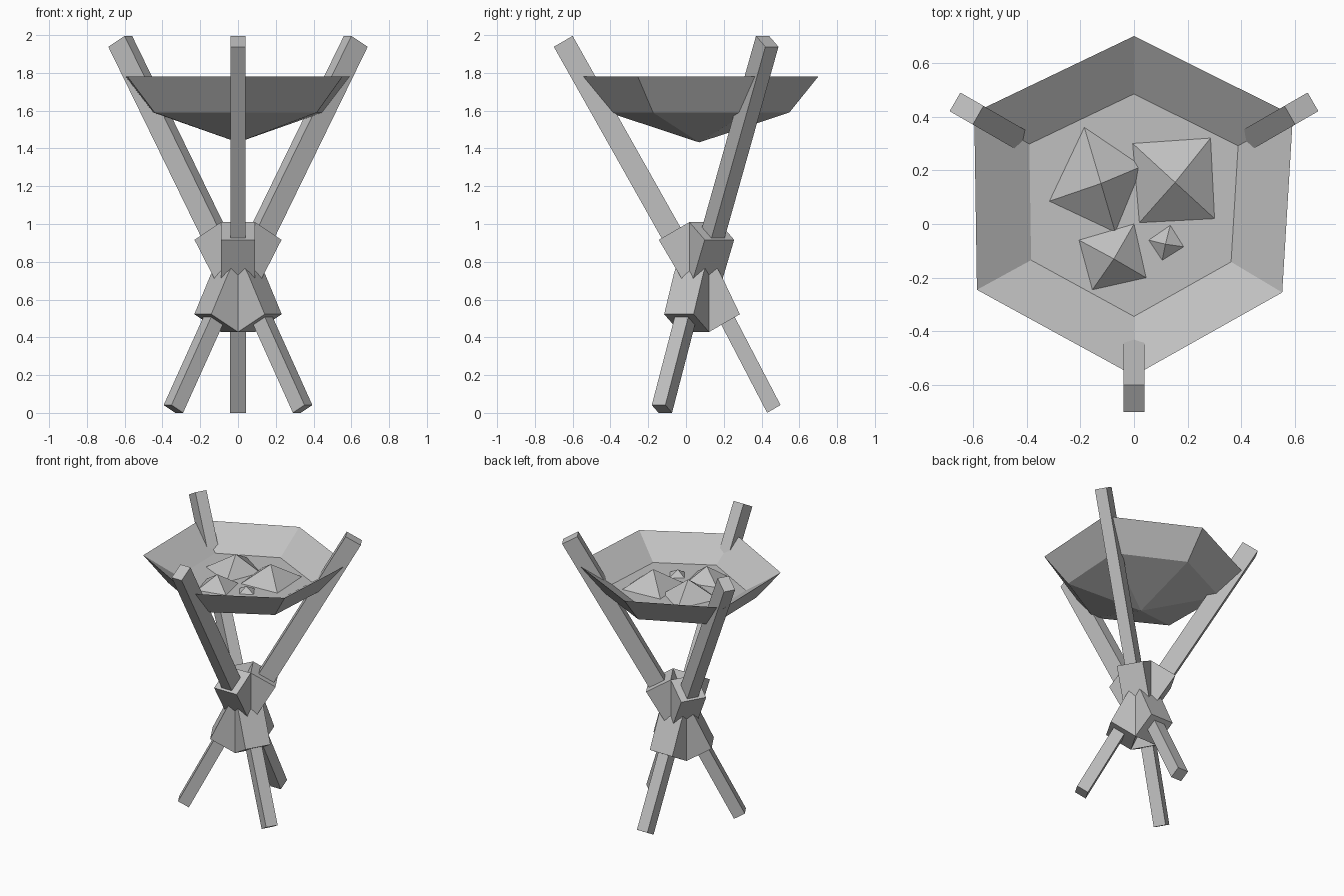
import bpy, bmesh
from math import radians, sin, cos
from mathutils import Matrix, Vector

cube = bpy.data.objects.get("Cube")
if cube:
    bpy.data.objects.remove(cube, do_unlink=True)

grey = bpy.data.materials.new("plain_grey")
grey.use_nodes = True
GREY = (0.53, 0.53, 0.53, 1)
grey.diffuse_color = GREY
grey.node_tree.nodes["Principled BSDF"].inputs["Base Color"].default_value = GREY

CENTRE = Vector((0, 0.07, 0))
FLOOR = 1.64


def finish(name, bm):
    bmesh.ops.recalc_face_normals(bm, faces=bm.faces)
    mesh = bpy.data.meshes.new(name)
    bm.to_mesh(mesh)
    bm.free()
    mesh.materials.append(grey)
    obj = bpy.data.objects.new(name, mesh)
    bpy.context.collection.objects.link(obj)


def bridge(bm, a, b):
    for i in range(len(a)):
        j = (i + 1) % len(a)
        bm.faces.new((a[i], a[j], b[j], b[i]))


def beam(name, width, path, angle):
    """Slanted timber through (y, z, thickness) sections, turned about the centre."""
    bm = bmesh.new()
    across = Vector((0, cos(radians(30)), sin(radians(30))))
    rings = []
    for y, z, thick in path:
        mid, off = Vector((0, y, z)), across * thick / 2
        side = Vector((width / 2, 0, 0))
        rings.append([bm.verts.new(mid + p) for p in
                      (-side - off, side - off, side + off, -side + off)])
    for a, b in zip(rings, rings[1:]):
        bridge(bm, a, b)
    bm.faces.new(rings[0])
    bm.faces.new(rings[-1])
    bmesh.ops.rotate(bm, verts=bm.verts, cent=CENTRE,
                     matrix=Matrix.Rotation(radians(angle), 3, 'Z'))
    finish(name, bm)


# Three crossed supports: upper post, binding block and lower leg
for label, angle in (("front", 0), ("left", 120), ("right", -120)):
    beam(label + "_post", 0.08, [(-0.65, 1.967, 0.115), (-0.035, 0.875, 0.115)], angle)
    beam(label + "_block", 0.18, [(-0.063, 0.963, 0.187), (0.1, 0.69, 0.19),
                                  (0.203, 0.475, 0.19)], angle)
    beam(label + "_leg", 0.083, [(0.2, 0.53, 0.082), (0.465, 0.021, 0.082)], angle)

# Slightly uneven six-sided bowl with a pointed base and a flat floor inside
rim_points = [(0, 0.7), (0.592, 0.405), (0.552, -0.255),
              (0, -0.565), (-0.585, -0.245), (-0.595, 0.415)]
bm = bmesh.new()


def ring(scale, z):
    return [bm.verts.new((x * scale, 0.075 + (y - 0.075) * scale, z)) for x, y in rim_points]


floor, rim, base = ring(0.655, FLOOR), ring(1, 1.78), ring(0.755, 1.59)
bridge(bm, floor, rim)
bridge(bm, rim, base)
bm.faces.new(floor)
tip = bm.verts.new((0, 0.07, 1.432))
for i in range(6):
    bm.faces.new((base[i], base[(i + 1) % 6], tip))
finish("bowl", bm)

# Coals: four-sided pyramids lying on the floor
coals = [
    ("large_coal", [(-0.185, 0.36), (0.03, 0.215), (-0.07, -0.03), (-0.315, 0.085)], (-0.123, 0.151, 0.12)),
    ("wide_coal", [(-0.005, 0.3), (0.285, 0.32), (0.3, 0.02), (0.02, 0.005)], (0.153, 0.155, 0.12)),
    ("medium_coal", [(0, 0), (0.045, -0.2), (-0.155, -0.245), (-0.205, -0.06)], (-0.075, -0.13, 0.095)),
    ("small_coal", [(0.135, -0.005), (0.185, -0.085), (0.105, -0.135), (0.055, -0.06)], (0.117, -0.075, 0.04)),
]
for name, corners, (px, py, height) in coals:
    bm = bmesh.new()
    foot = [bm.verts.new((x, y, FLOOR + 0.002)) for x, y in corners]
    peak = bm.verts.new((px, py, FLOOR + height))
    bm.faces.new(foot)
    for i in range(4):
        bm.faces.new((foot[i], foot[(i + 1) % 4], peak))
    finish(name, bm)
